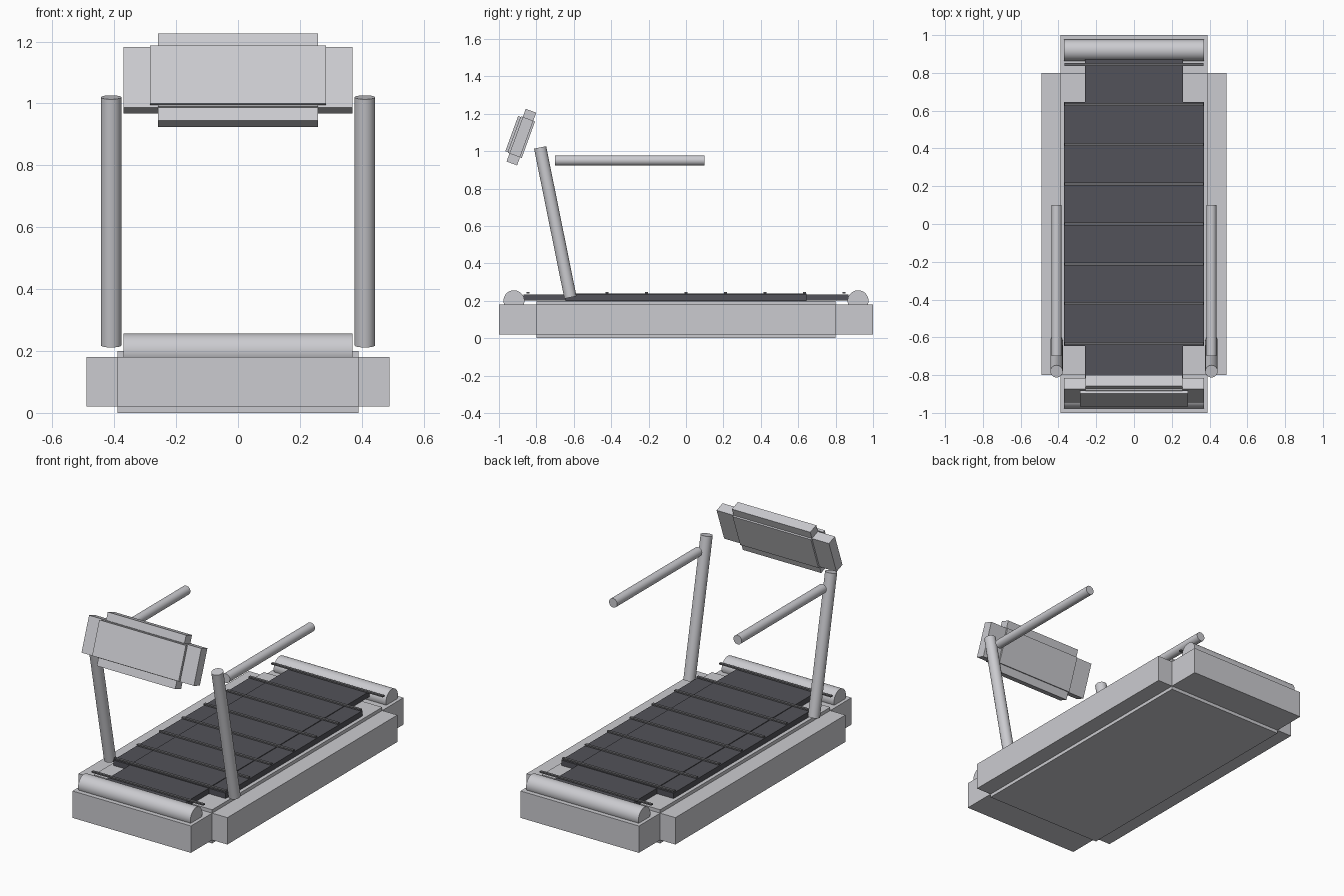
import bpy, math
from mathutils import Vector, Matrix

cube = bpy.data.objects.get("Cube")
if cube:
    bpy.data.objects.remove(cube, do_unlink=True)


def material(name, rgb):
    m = bpy.data.materials.new(name)
    m.use_nodes = True
    m.diffuse_color = (*rgb, 1)
    m.node_tree.nodes["Principled BSDF"].inputs["Base Color"].default_value = (*rgb, 1)
    return m


LIGHT = material("light grey", (0.6, 0.6, 0.63))
DARK = material("dark rubber", (0.085, 0.085, 0.1))
SLAT = material("slat grey", (0.14, 0.14, 0.15))


def box(name, half, centre, mat, tilt=Matrix()):
    bpy.ops.mesh.primitive_cube_add(size=2)
    ob = bpy.context.object
    ob.name = name
    ob.data.transform(Matrix.Diagonal((*half, 1)))
    ob.matrix_world = Matrix.Translation(centre) @ tilt
    ob.data.materials.append(mat)
    return ob


def stepped_box(name, half, inset, centre, mat, tilt=Matrix()):
    # three crossing slabs, each full length on two axes and inset on the third pair
    hx, hy, hz = half
    ix, iy, iz = (h - i for h, i in zip(half, inset))
    for part, size in (("across", (hx, iy, iz)), ("along", (ix, hy, iz)), ("core", (ix, iy, hz))):
        box(f"{name}_{part}", size, centre, mat, tilt)


def rod(name, start, end, radius, mat, sides=32):
    a, b = Vector(start), Vector(end)
    bpy.ops.mesh.primitive_cylinder_add(vertices=sides, radius=radius, depth=(b - a).length)
    ob = bpy.context.object
    ob.name = name
    ob.matrix_world = Matrix.Translation((a + b) / 2) @ (b - a).to_track_quat("Z", "Y").to_matrix().to_4x4()
    ob.data.materials.append(mat)
    bpy.ops.object.shade_smooth_by_angle(angle=math.radians(40))
    return ob


# Base and running belt
stepped_box("base", (0.49, 1.0, 0.1), (0.1, 0.2, 0.02), (0, 0, 0.1), LIGHT)
stepped_box("belt", (0.37, 0.87, 0.02), (0.11, 0.225, 0.004), (0, 0, 0.218), DARK)

# Slats across the belt
for i in range(-4, 5):
    box(f"belt_slat_{i + 5}", (0.368, 0.008, 0.004), (0, i * 0.211, 0.242), SLAT)

# Rollers at both ends
for name, y in (("front_roller", -0.92), ("rear_roller", 0.92)):
    rod(name, (-0.37, y, 0.2), (0.37, y, 0.2), 0.056, LIGHT, 48)

# Leaning posts and handrails
for side, s in (("left", 1), ("right", -1)):
    x = s * 0.41
    rod(f"{side}_post", (x, -0.618, 0.218), (x, -0.78, 1.02), 0.033, LIGHT)
    rod(f"{side}_handrail", (x, -0.7, 0.95), (x, 0.1, 0.95), 0.027, LIGHT)

# Tilted console with a front panel
tilt = Matrix.Rotation(math.radians(-20), 4, "X")
centre = Vector((0, -0.88, 1.075))
stepped_box("console", (0.37, 0.04, 0.15), (0.112, 0.01, 0.046), centre, LIGHT, tilt)
box("console_panel", (0.285, 0.008, 0.1), centre + tilt @ Vector((0, -0.047, 0)), LIGHT, tilt)
